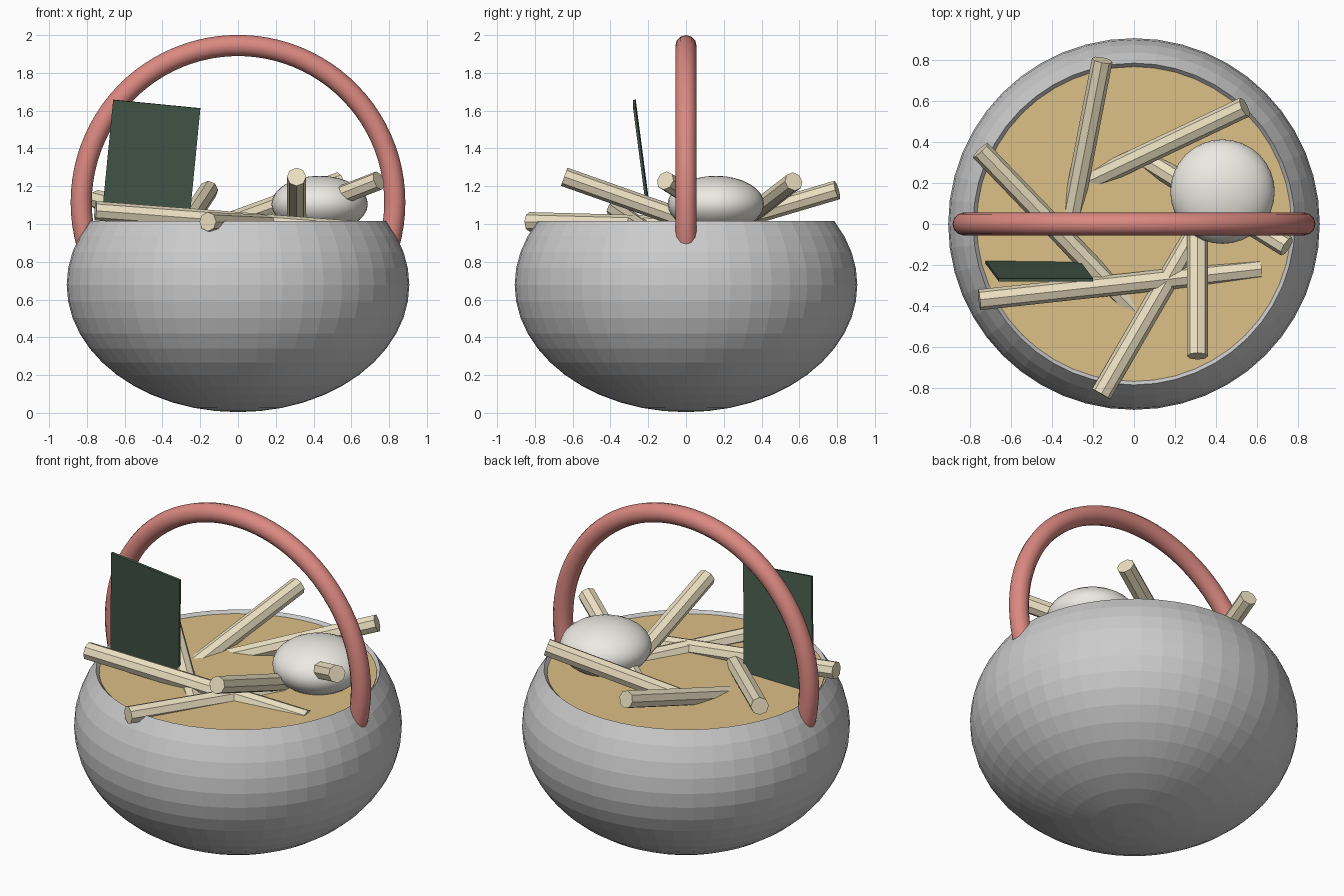
import bpy, bmesh
from math import sin, cos, radians
from mathutils import Vector, Matrix

if "Cube" in bpy.data.objects:
    bpy.data.objects.remove(bpy.data.objects["Cube"])


def paint(obj, name, rgb):
    mat = bpy.data.materials.get(name) or bpy.data.materials.new(name)
    mat.diffuse_color = (*rgb, 1)
    mat.use_nodes = True
    mat.node_tree.nodes["Principled BSDF"].inputs["Base Color"].default_value = mat.diffuse_color
    obj.data.materials.append(mat)


def lathe(name, profile, steps=48):
    """Revolve (radius, z) points around the z axis."""
    bm = bmesh.new()
    verts = [bm.verts.new((r, 0, z)) for r, z in profile]
    edges = [bm.edges.new(p) for p in zip(verts, verts[1:])]
    bmesh.ops.spin(bm, geom=verts + edges, cent=(0, 0, 0), axis=(0, 0, 1),
                   angle=radians(360), steps=steps)
    bmesh.ops.remove_doubles(bm, verts=bm.verts, dist=1e-4)
    bmesh.ops.recalc_face_normals(bm, faces=bm.faces)
    mesh = bpy.data.meshes.new(name)
    bm.to_mesh(mesh)
    bm.free()
    obj = bpy.data.objects.new(name, mesh)
    bpy.context.collection.objects.link(obj)
    return obj


# Faceted bowl: ellipsoid cut at 30 degrees, with an inward-sloping lip
outer = [(0.907 * cos(radians(a / 2)), 0.678 + 0.674 * sin(radians(a / 2)))
         for a in range(-180, 61, 15)]
inner = [(0.95 * r, 0.678 + 0.95 * (z - 0.678)) for r, z in reversed(outer)]
bowl = lathe("bowl", outer + [(0.765, 0.99)] + inner[1:])

# Broth surface
broth = lathe("broth", [(0, 0.96), (0.767, 0.96), (0.768, 0.998), (0, 0.998)])
paint(broth, "broth_tan", (0.72, 0.53, 0.24))

# Arched handle with its ends sunk into the bowl
curve = bpy.data.curves.new("handle", 'CURVE')
curve.dimensions = '3D'
curve.bevel_depth = 0.056
curve.bevel_resolution = 4
curve.use_fill_caps = True
path = [(0.83 * cos(radians(a)), 0, 1.115 + 0.83 * sin(radians(a)))
        for a in range(-24, 205, 4)]
spline = curve.splines.new('POLY')
spline.points.add(len(path) - 1)
for point, co in zip(spline.points, path):
    point.co = (*co, 1)
handle = bpy.data.objects.new("handle", curve)
bpy.context.collection.objects.link(handle)
paint(handle, "handle_red", (0.71, 0.25, 0.22))

# Eight-sided noodle sticks, from raised end to submerged end
sticks = [
    ((-0.155, 0.80, 1.18), (-0.32, -0.05, 0.93)),
    ((0.54, 0.57, 1.225), (-0.24, 0.20, 0.94)),
    ((-0.75, 0.36, 1.13), (0.00, -0.42, 0.95)),
    ((-0.755, -0.37, 1.07), (0.62, -0.22, 0.965)),
    ((-0.16, -0.83, 1.012), (0.31, -0.02, 0.99)),
    ((0.31, -0.645, 1.25), (0.31, 0.12, 0.98)),
    ((0.745, -0.11, 1.23), (0.03, 0.33, 0.95)),
]
for start, end in sticks:
    a, b = Vector(start), Vector(end)
    bpy.ops.mesh.primitive_cylinder_add(
        vertices=8, radius=0.051, depth=(a - b).length, location=(a + b) / 2,
        rotation=(a - b).to_track_quat('Z', 'Y').to_euler())
    stick = bpy.context.object
    stick.name = "noodle_stick"
    paint(stick, "stick_cream", (0.84, 0.75, 0.54))

# Egg half-sunk in the broth
bpy.ops.mesh.primitive_uv_sphere_add(segments=32, ring_count=16, radius=1,
                                     location=(0.432, 0.158, 1.105))
egg = bpy.context.object
egg.name = "egg"
egg.scale = (0.255, 0.255, 0.15)
bpy.ops.object.shade_smooth()
paint(egg, "egg_white", (0.84, 0.82, 0.76))

# Leaning seaweed sheet
right = Vector((0.46, 0, -0.045)).normalized()
down = Vector((-0.053, 0.073, -0.56))
down = (down - right * down.dot(right)).normalized()
normal = right.cross(down)
centre = Vector((-0.43, -0.273, 1.635)) + down * 0.35
basis = Matrix((right * 0.464, normal * 0.014, -down * 0.70)).transposed()
bpy.ops.mesh.primitive_cube_add(size=1)
sheet = bpy.context.object
sheet.name = "seaweed_sheet"
sheet.matrix_world = Matrix.Translation(centre) @ basis.to_4x4()
paint(sheet, "seaweed_green", (0.06, 0.10, 0.07))
